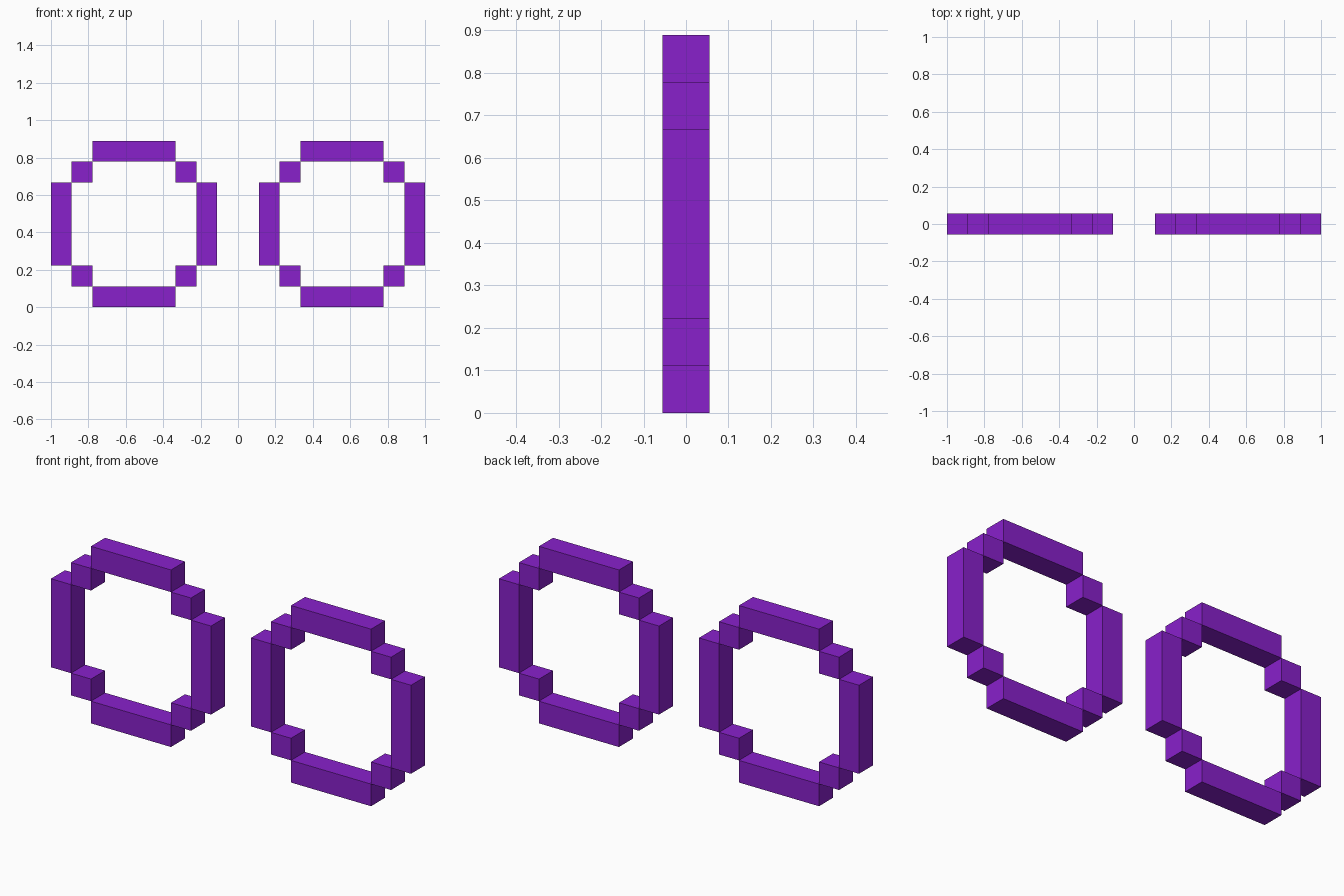
import bpy

UNIT = 2 / 18  # one block edge

cube = bpy.data.objects.get("Cube")
if cube:
    bpy.data.objects.remove(cube, do_unlink=True)

purple = bpy.data.materials.new("purple")
purple.use_nodes = True
colour = (0.25, 0.015, 0.6, 1)
purple.diffuse_color = colour
purple.node_tree.nodes["Principled BSDF"].inputs["Base Color"].default_value = colour


def block(name, x, z, width, height):
    """Box centred at x, z, all measured in units, one unit deep."""
    bpy.ops.mesh.primitive_cube_add(size=1, location=(x * UNIT, 0, z * UNIT))
    obj = bpy.context.object
    obj.name = name
    obj.scale = (width * UNIT, UNIT, height * UNIT)
    bpy.ops.object.transform_apply(location=False, rotation=False, scale=True)
    obj.data.materials.append(purple)


# Two blocky rings, each of four bars joined by corner blocks
for side, cx in (("left", 5), ("right", -5)):
    for level, dz in (("top", 1), ("bottom", -1)):
        block(f"{side}_ring_{level}_bar", cx, 4 + 3.5 * dz, 4, 1)
        for edge, dx in (("outer", 1), ("inner", -1)):
            sx = dx if cx > 0 else -dx
            block(f"{side}_ring_{level}_{edge}_corner",
                  cx + 2.5 * sx, 4 + 2.5 * dz, 1, 1)
    for edge, dx in (("outer", 1), ("inner", -1)):
        sx = dx if cx > 0 else -dx
        block(f"{side}_ring_{edge}_bar", cx + 3.5 * sx, 4, 1, 4)
